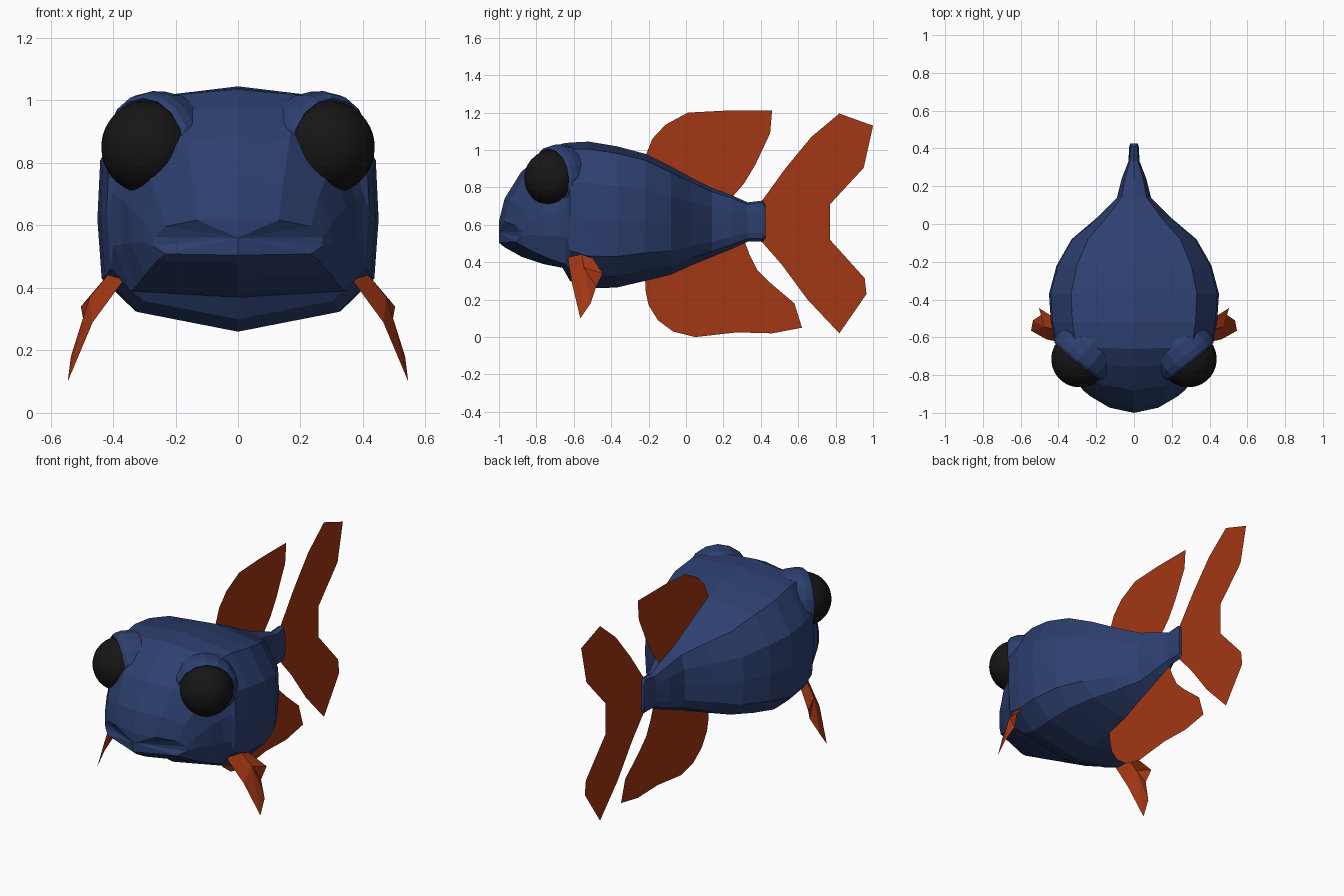
import bpy
from mathutils import Vector

if "Cube" in bpy.data.objects:
    bpy.data.objects.remove(bpy.data.objects["Cube"])


def material(name, rgb):
    m = bpy.data.materials.new(name)
    m.diffuse_color = (*rgb, 1)
    m.use_nodes = True
    m.node_tree.nodes["Principled BSDF"].inputs["Base Color"].default_value = m.diffuse_color
    return m


BLUE = material("blue_scales", (0.026, 0.05, 0.16))
ORANGE = material("orange_fin", (0.37, 0.038, 0.007))
BLACK = material("black_eye", (0.008, 0.008, 0.008))


def mesh_object(name, verts, faces, mat):
    me = bpy.data.meshes.new(name)
    me.from_pydata(verts, [], faces)
    me.materials.append(mat)
    ob = bpy.data.objects.new(name, me)
    bpy.context.collection.objects.link(ob)
    return ob


def loft(name, rings, mat, caps):
    """Skin closed rings; caps are the two end centre points."""
    n = len(rings[0])
    verts = [p for r in rings for p in r] + list(caps)
    faces = []
    for i in range(len(rings) - 1):
        for j in range(n):
            k = (j + 1) % n
            faces.append((i * n + j, i * n + k, (i + 1) * n + k, (i + 1) * n + j))
    last, c = (len(rings) - 1) * n, len(rings) * n
    for j in range(n):
        k = (j + 1) % n
        faces.append((c, k, j))
        faces.append((c + 1, last + j, last + k))
    return mesh_object(name, verts, faces, mat)


# body: half cross-sections as (width fraction, height fraction)
HEAD = [(0, 1), (.48, .975), (.86, .8), (1, .5), (1, .25), (.86, .03), (0, 0)]
TRUNK = [(0, 1), (.74, .95), (.98, .72), (1, .47), (.97, .22), (.73, .08), (0, 0)]
# y, top z, bottom z, half width, backward bow, section
STATIONS = [
    (-1.00, .62, .505, .27, .12, HEAD), (-.97, .74, .48, .30, .13, HEAD),
    (-.88, .885, .43, .345, .12, HEAD), (-.76, .98, .39, .375, .08, HEAD),
    (-.66, 1.035, .37, .40, .02, HEAD), (-.62, 1.04, .30, .42, 0, TRUNK),
    (-.52, 1.045, .26, .44, 0, TRUNK), (-.37, 1.02, .265, .45, 0, TRUNK),
    (-.22, .98, .30, .41, 0, TRUNK), (-.08, .91, .335, .33, 0, TRUNK),
    (.03, .85, .385, .20, 0, TRUNK), (.14, .795, .43, .09, 0, TRUNK),
    (.24, .76, .47, .065, 0, TRUNK), (.33, .72, .51, .03, 0, TRUNK),
    (.41, .73, .51, .025, 0, TRUNK), (.425, .70, .53, .02, 0, TRUNK)]
rings = []
for y, top, bottom, w, bow, shape in STATIONS:
    half = [(u * w, y + bow * u * u, bottom + v * (top - bottom)) for u, v in shape]
    rings.append(half + [(-x, yy, z) for x, yy, z in half[-2:0:-1]])
loft("body", rings, BLUE, [(0, -1, .56), (0, .425, .615)])

# eyes with raised sockets
SOCKET = [(-.15, .15), (-.10, .172), (-.035, .178), (.0, .172), (.015, .158), (.0, .145)]
for side, label in ((1, "left"), (-1, "right")):
    centre = Vector((side * .288, -.715, .85))
    axis = Vector((side * .62, -.77, -.06)).normalized()
    rot = axis.to_track_quat('Z', 'Y')
    circle = [Vector((1, 0, 0)) for _ in range(16)]
    for i, v in enumerate(circle):
        v.rotate(Vector((0, 0, 1)).rotation_difference(Vector((0, 0, 1))))
    from math import cos, sin, tau
    prof = [[centre + rot @ Vector((r * cos(tau * i / 16), r * sin(tau * i / 16), s))
             for i in range(16)] for s, r in SOCKET]
    loft(label + "_eye_socket", prof, BLUE, [centre - axis * .15, centre])
    bpy.ops.mesh.primitive_uv_sphere_add(segments=32, ring_count=16, radius=.15,
                                         location=centre)
    eye = bpy.context.object
    eye.name = label + "_eye"
    eye.rotation_euler = rot.to_euler()
    eye.data.materials.append(BLACK)
    bpy.ops.object.shade_smooth()

# flat fins on the centre plane, outlined as (y, z)
FINS = {
    "tail_fin": [(.40, .72), (.44, .775), (.53, .90), (.67, 1.07), (.82, 1.195),
                 (1, 1.13), (.95, .905), (.77, .71), (.77, .52), (.955, .315),
                 (.965, .23), (.82, .02), (.65, .20), (.51, .39), (.40, .515)],
    "dorsal_fin": [(-.22, .96), (-.18, 1.06), (-.11, 1.135), (.01, 1.20), (.20, 1.21),
                   (.46, 1.21), (.45, 1.09), (.37, .92), (.31, .82), (.24, .74),
                   (.05, .80)],
    "anal_fin": [(-.22, .33), (-.215, .24), (-.20, .17), (-.15, .09), (-.07, .03),
                 (.05, .0), (.27, .025), (.46, .02), (.62, .05), (.58, .18),
                 (.45, .29), (.38, .36), (.34, .44), (.31, .52), (.10, .46)],
}
for name, outline in FINS.items():
    mesh_object(name, [(0, y, z) for y, z in outline],
                [tuple(range(len(outline)))], ORANGE)

# folded pectoral fins, mirrored
PEC = [(.355, -.635, .44), (.465, -.61, .29), (.545, -.565, .10),
       (.41, -.56, .45), (.475, -.545, .37), (.40, -.51, .44),
       (.503, -.445, .34), (.49, -.48, .27), (.535, -.51, .18)]
PEC_FACES = [(0, 1, 4, 3), (1, 2, 4), (3, 4, 6, 5), (4, 7, 6), (4, 8, 7), (4, 2, 8)]
fin = mesh_object("pectoral_fins", PEC, PEC_FACES, ORANGE)
fin.modifiers.new("mirror", 'MIRROR').use_axis[0] = True
